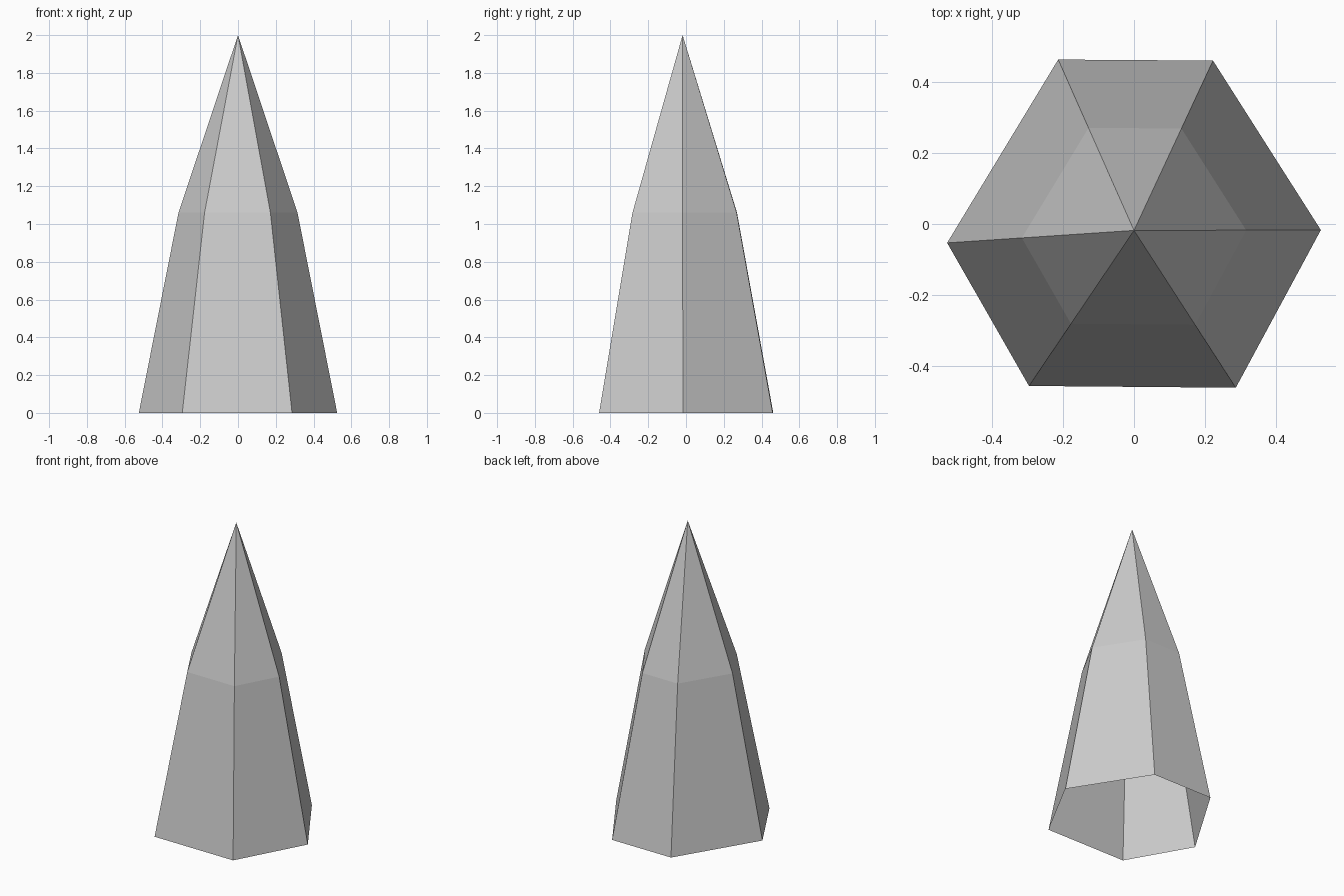
import bpy, bmesh
from mathutils import Vector

if "Cube" in bpy.data.objects:
    bpy.data.objects.remove(bpy.data.objects["Cube"])

# Slightly irregular six-sided outline, shrinking towards an off-centre tip
outline = [(0.525, -0.017), (0.222, 0.459), (-0.213, 0.462),
           (-0.525, -0.053), (-0.295, -0.455), (0.286, -0.46)]
tip = Vector((0, -0.018, 2))
MID_HEIGHT, MID_SCALE = 1.06, 0.6

bm = bmesh.new()


def ring(scale, z):
    axis = tip.xy
    return [bm.verts.new((*(axis + (Vector(p) - axis) * scale), z)) for p in outline]


base, mid = ring(1, 0), ring(MID_SCALE, MID_HEIGHT)
top = bm.verts.new(tip)

# Lower walls and pointed upper facets; the underside stays open
for i in range(len(outline)):
    j = (i + 1) % len(outline)
    bm.faces.new((base[i], base[j], mid[j], mid[i]))
    bm.faces.new((mid[i], mid[j], top))

mesh = bpy.data.meshes.new("spike")
bm.to_mesh(mesh)
bm.free()
bpy.context.collection.objects.link(bpy.data.objects.new("spike", mesh))
